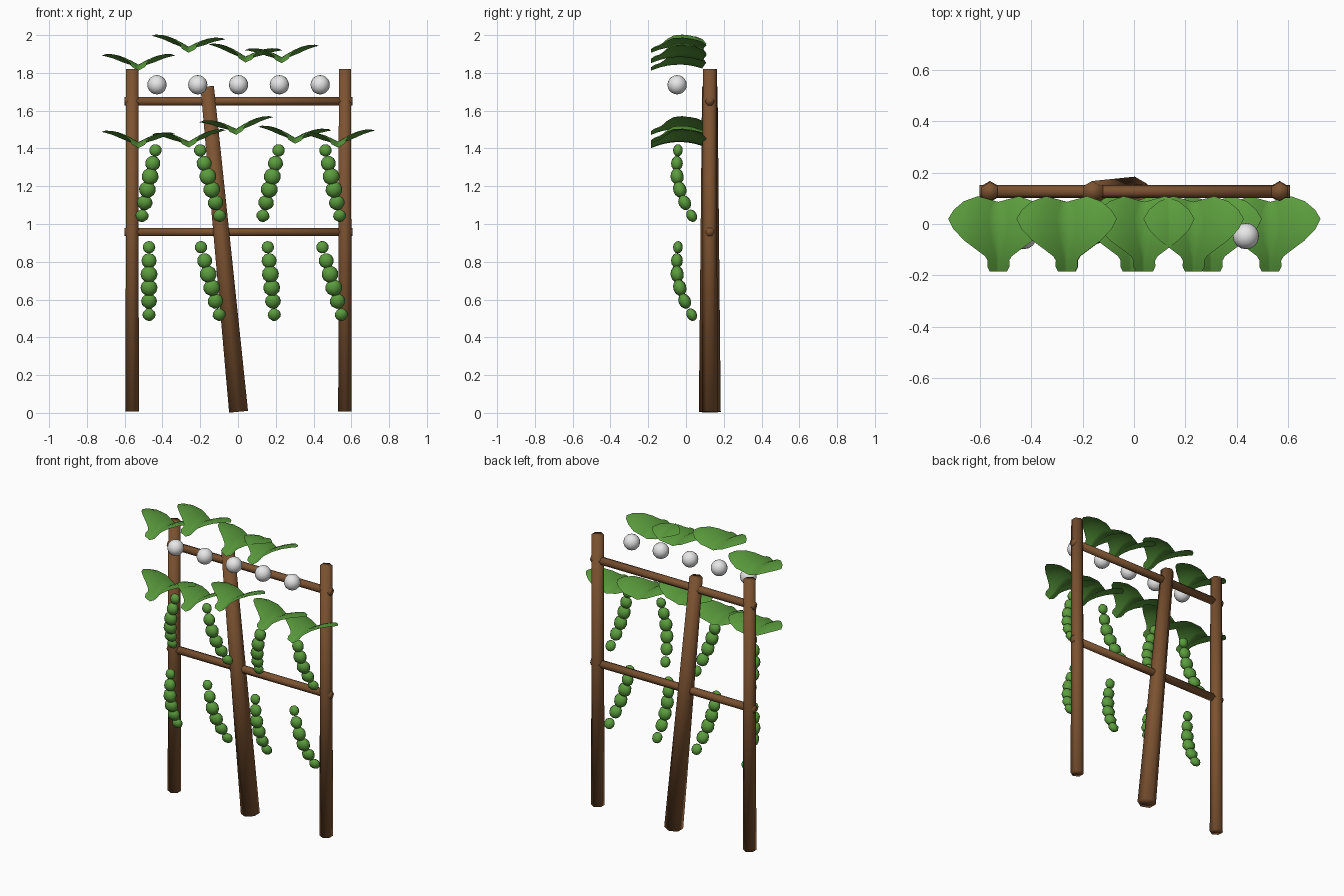
import bpy, bmesh, math
from mathutils import Vector, Matrix

if "Cube" in bpy.data.objects:
    bpy.data.objects.remove(bpy.data.objects["Cube"])


def material(name, rgb):
    m = bpy.data.materials.new(name)
    m.diffuse_color = (*rgb, 1)
    m.use_nodes = True
    m.node_tree.nodes["Principled BSDF"].inputs["Base Color"].default_value = m.diffuse_color
    return m


BROWN = material("wood brown", (0.20, 0.085, 0.03))
GREEN = material("plant green", (0.105, 0.34, 0.047))
WHITE = material("pale white", (0.80, 0.80, 0.80))


def finish(name, bm, mat):
    bmesh.ops.recalc_face_normals(bm, faces=bm.faces)
    for f in bm.faces:
        f.smooth = True
    me = bpy.data.meshes.new(name)
    bm.to_mesh(me)
    bm.free()
    me.materials.append(mat)
    ob = bpy.data.objects.new(name, me)
    bpy.context.collection.objects.link(ob)
    return ob


def pole(name, a, b, r1, r2):
    """Six-sided capped pole from a to b, with corners on +y and -y."""
    a, b = Vector(a), Vector(b)
    u = Vector((0, 1, 0))
    v = (b - a).normalized().cross(u)
    bm = bmesh.new()
    rings = []
    for c, r in ((a, r1), (b, r2)):
        rings.append([bm.verts.new(c + r * (math.cos(k * math.pi / 3) * u + math.sin(k * math.pi / 3) * v))
                      for k in range(6)])
    for k in range(6):
        j = (k + 1) % 6
        bm.faces.new((rings[0][k], rings[0][j], rings[1][j], rings[1][k]))
    bm.faces.new(rings[0])
    bm.faces.new(rings[1])
    finish(name, bm, BROWN)


# Frame: two upright posts, one leaning pole, two rails
Y = 0.126
for side, x in (("left", -0.56), ("right", 0.566)):
    pole(side + "_post", (x, Y, 0.008), (x, Y, 1.82), 0.041, 0.037)
pole("leaning_pole", (0.003, Y, 0.006), (-0.163, Y, 1.728), 0.058, 0.041)
for name, z in (("lower_rail", 0.958), ("upper_rail", 1.65)):
    pole(name, (-0.6, Y, z), (0.606, Y, z), 0.025, 0.025)

# Row of pale balls along the upper rail
for i in range(5):
    bm = bmesh.new()
    bmesh.ops.create_uvsphere(bm, u_segments=16, v_segments=10, radius=0.051)
    ob = finish(f"ball_{i + 1}", bm, WHITE)
    ob.location = ((i - 2) * 0.216 + 0.003, -0.047, 1.737)

# Hanging bean pods: six flattened beads along a curve that bends backwards
BEAD_R = (0.033, 0.040, 0.045, 0.045, 0.042, 0.035)
BEAD_Y = (-0.043, -0.048, -0.047, -0.033, -0.007, 0.030)


def pod(name, x0, x1, z0, z1):
    pts = [Vector((x0 + (x1 - x0) * i / 5, BEAD_Y[i], z0 + (z1 - z0) * i / 5)) for i in range(6)]
    bm = bmesh.new()
    for i, p in enumerate(pts):
        d = pts[min(i + 1, 5)] - pts[max(i - 1, 0)]
        tilt_x = math.atan2(d.y, -d.z)
        tilt_y = math.atan2(d.x, d.z) - math.pi
        r = BEAD_R[i]
        m = (Matrix.Translation(p) @ Matrix.Rotation(tilt_y, 4, 'Y') @ Matrix.Rotation(tilt_x, 4, 'X')
             @ Matrix.Diagonal((r, r * 0.78, r, 1)))
        bmesh.ops.create_uvsphere(bm, u_segments=8, v_segments=6, radius=1, matrix=m)
    finish(name, bm, GREEN)


for i, (x0, x1) in enumerate(((-0.437, -0.508), (-0.2, -0.098), (0.215, 0.132), (0.463, 0.538))):
    pod(f"upper_pod_{i + 1}", x0, x1, 1.39, 1.044)
for i, (x0, x1) in enumerate(((-0.471, -0.471), (-0.196, -0.1), (0.158, 0.192), (0.447, 0.547))):
    pod(f"lower_pod_{i + 1}", x0, x1, 0.877, 0.52)

# Leaves: a winged, arched sheet with a stub at the front and a shallow notch at the back
LEAF = ((-0.184, 0.034), (-0.165, 0.043), (-0.142, 0.042), (-0.125, 0.052), (-0.10, 0.085),
        (-0.065, 0.132), (-0.02, 0.175), (0.02, 0.195), (0.055, 0.174), (0.088, 0.135), (0.108, 0.08))


def leaf(name, x, low, roll):
    bm = bmesh.new()
    rows = []
    for y, w in LEAF:
        row = []
        for k in range(-5, 6):
            t = k / 5
            yy = y - 0.022 * (1 - abs(t)) * max(0, y / 0.108)
            u = abs(t) * w / 0.195
            z = (low + 0.032 + 0.056 * math.sin(u * math.pi * 0.62)
                 - 0.032 * ((yy + 0.035) / 0.149) ** 2 + roll * t * w)
            row.append(bm.verts.new((x + t * w, yy, z)))
        rows.append(row)
    for a, b in zip(rows, rows[1:]):
        for k in range(10):
            bm.faces.new((a[k], a[k + 1], b[k + 1], b[k]))
    ob = finish(name, bm, GREEN)
    if ob.data.polygons[0].normal.z < 0:
        ob.data.flip_normals()


for i, (x, z, roll) in enumerate(((-0.527, 1.812, 0.0), (-0.262, 1.907, -0.05),
                                  (0.04, 1.855, -0.08), (0.232, 1.852, 0.06))):
    leaf(f"upper_leaf_{i + 1}", x, z, roll)
for i, (x, z, roll) in enumerate(((-0.527, 1.402, -0.03), (-0.26, 1.405, 0.06), (-0.01, 1.472, 0.07),
                                  (0.302, 1.425, -0.05), (0.53, 1.405, 0.05))):
    leaf(f"lower_leaf_{i + 1}", x, z, roll)
